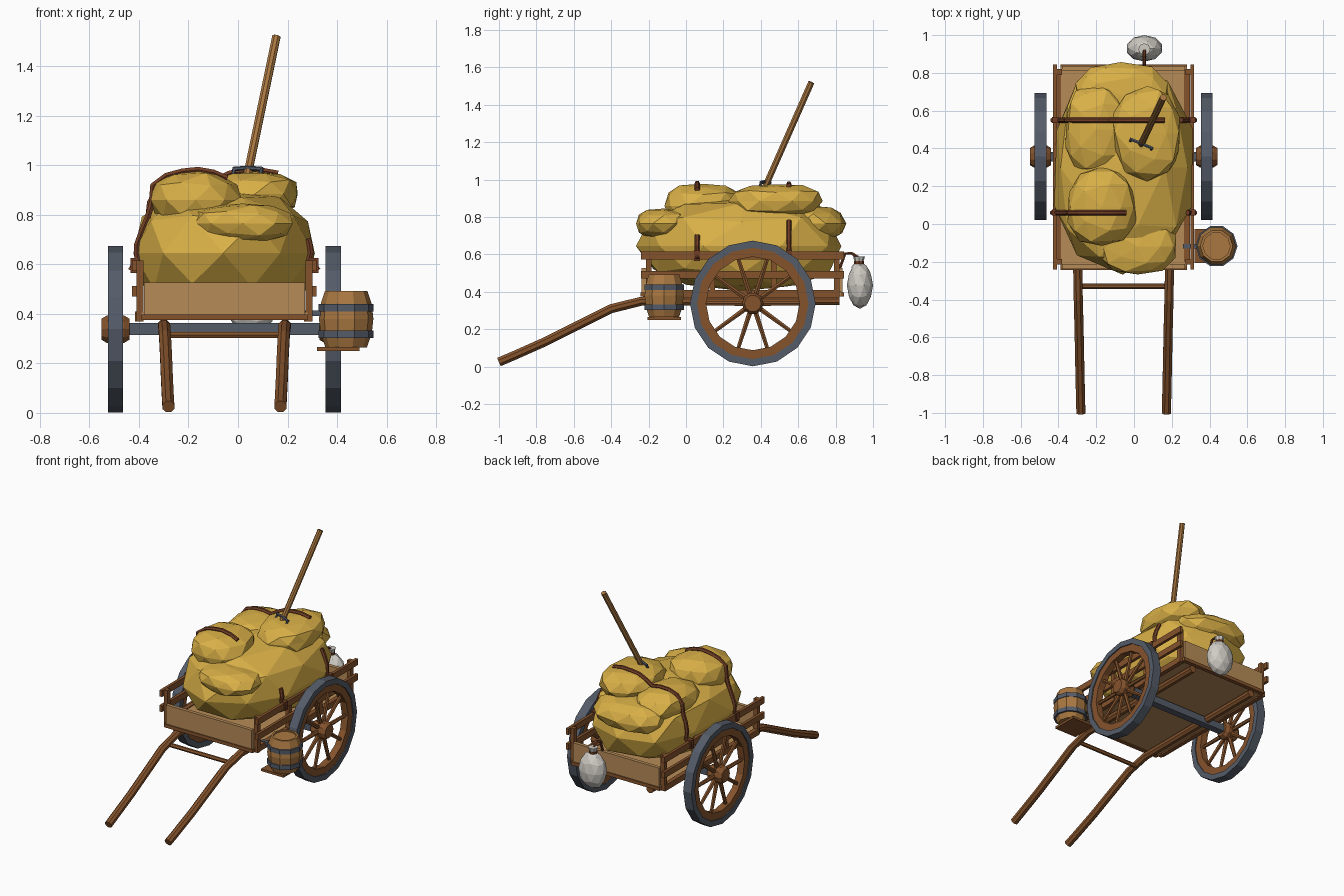
import bpy, bmesh, math, random
from mathutils import Vector
from mathutils.bvhtree import BVHTree

if "Cube" in bpy.data.objects:
    bpy.data.objects.remove(bpy.data.objects["Cube"])

random.seed(4)
CX = -0.055  # cart centre line


def material(name, hexcode):
    m = bpy.data.materials.new(name)
    lin = [(int(hexcode[i:i + 2], 16) / 255) ** 2.2 for i in (0, 2, 4)]
    m.diffuse_color = (*lin, 1)
    m.use_nodes = True
    m.node_tree.nodes["Principled BSDF"].inputs["Base Color"].default_value = m.diffuse_color
    return m


TAN = material("plank_tan", "B58A58")
BROWN = material("wood_brown", "845430")
OAK = material("barrel_oak", "A87743")
IRON = material("iron_grey", "555C68")
HAY = material("hay_yellow", "D9AF49")
ROPE = material("rope_brown", "71402A")
CLOTH = material("sack_cloth", "CFCBC4")


def finish(name, bm, mat):
    bmesh.ops.recalc_face_normals(bm, faces=bm.faces)
    me = bpy.data.meshes.new(name)
    bm.to_mesh(me)
    bm.free()
    me.materials.append(mat)
    ob = bpy.data.objects.new(name, me)
    bpy.context.collection.objects.link(ob)
    return ob


def box(name, lo, hi, mat):
    bm = bmesh.new()
    bmesh.ops.create_cube(bm, size=1)
    for v in bm.verts:
        v.co = [lo[i] + (hi[i] - lo[i]) * (v.co[i] + 0.5) for i in range(3)]
    return finish(name, bm, mat)


def tube(name, pts, r, mat, n=8, r_end=None):
    """Round bar along a planar path."""
    pts = [Vector(p) for p in pts]
    ext = [max(p[i] for p in pts) - min(p[i] for p in pts) for i in range(3)]
    ref = Vector([float(i == ext.index(min(ext))) for i in range(3)])
    bm, rings = bmesh.new(), []
    for k, p in enumerate(pts):
        d = (pts[min(k + 1, len(pts) - 1)] - pts[max(k - 1, 0)]).normalized()
        u = d.cross(ref).normalized()
        w = d.cross(u)
        rr = r + ((r_end if r_end is not None else r) - r) * k / (len(pts) - 1)
        rings.append([bm.verts.new(p + rr * (u * math.cos(a) + w * math.sin(a)))
                      for a in (math.tau * (j + 0.5) / n for j in range(n))])
    for a, b in zip(rings, rings[1:]):
        for j in range(n):
            bm.faces.new((a[j], a[(j + 1) % n], b[(j + 1) % n], b[j]))
    bm.faces.new(rings[0])
    bm.faces.new(rings[-1])
    return finish(name, bm, mat)


def lathe(name, profile, centre, axis, n, mat, closed=False):
    """Revolve (radius, offset) points around the x or z axis."""
    bm, rings = bmesh.new(), []
    for r, h in profile:
        ring = []
        for j in range(n):
            a = math.tau * j / n
            c, s = r * math.cos(a), r * math.sin(a)
            ring.append(bm.verts.new(Vector(centre) + Vector((h, c, s) if axis == 'x' else (c, s, h))))
        rings.append(ring)
    pairs = list(zip(rings, rings[1:])) + ([(rings[-1], rings[0])] if closed else [])
    for a, b in pairs:
        for j in range(n):
            bm.faces.new((a[j], a[(j + 1) % n], b[(j + 1) % n], b[j]))
    if not closed:
        bm.faces.new(rings[0])
        bm.faces.new(rings[-1])
    return finish(name, bm, mat)


def ring_profile(r0, r1, w):
    return [(r0, -w), (r1, -w), (r1, w), (r0, w)]


# Wheels with iron tyre, wooden rim, hub and ten spokes
WY, WZ = 0.357, 0.338
for side, s in (("left", -1), ("right", 1)):
    wx = CX + s * 0.44
    c = (wx, WY, WZ)
    lathe(side + "_tyre", ring_profile(0.298, 0.336, 0.031), c, 'x', 16, IRON, True)
    lathe(side + "_rim", ring_profile(0.25, 0.30, 0.024), c, 'x', 16, BROWN, True)
    lathe(side + "_hub", [(0.045, -0.056), (0.058, -0.035), (0.058, 0.035), (0.045, 0.056)],
          c, 'x', 10, BROWN)
    for k in range(10):
        a = math.tau * k / 10
        d = Vector((0, math.cos(a), math.sin(a)))
        tube(f"{side}_spoke_{k}", [Vector(c) + d * 0.04, Vector(c) + d * 0.26], 0.015, BROWN, 6, 0.011)
box("axle", (CX - 0.42, WY - 0.025, 0.315), (CX + 0.42, WY + 0.025, 0.364), IRON)

# Cart bed and end boards
box("floor", (CX - 0.335, -0.22, 0.38), (CX + 0.335, 0.83, 0.405), TAN)
for name, y in (("front", -0.225), ("rear", 0.825)):
    box(name + "_board", (CX - 0.325, y - 0.012, 0.395), (CX + 0.325, y + 0.012, 0.527), TAN)
    s = -1 if y < 0 else 1
    box(name + "_sill", (CX - 0.335, y + s * 0.005 - 0.014, 0.375),
        (CX + 0.335, y + s * 0.005 + 0.014, 0.398), BROWN)

# Side frames: posts and two rails
for side, s in (("left", -1), ("right", 1)):
    x = CX + s * 0.341
    for k, y in enumerate((-0.2, 0.14, 0.47, 0.805)):
        box(f"{side}_post_{k}", (x - 0.014, y - 0.015, 0.37), (x + 0.014, y + 0.015, 0.615), BROWN)
    for part, z in (("lower", 0.492), ("upper", 0.595)):
        box(f"{side}_{part}_rail", (x + s * 0.022 - 0.01, -0.24, z - 0.021),
            (x + s * 0.022 + 0.01, 0.845, z + 0.021), BROWN)
    box(side + "_bed_beam", (x - 0.02, -0.2, 0.37), (x + 0.01, 0.82, 0.41), BROWN)

# Shafts with their crossbar
for side, s in (("left", -1), ("right", 1)):
    path = [(-1.0, 0.025, 0.226), (-0.93, 0.055, 0.228), (-0.75, 0.135, 0.232), (-0.55, 0.235, 0.236),
            (-0.4, 0.31, 0.24), (-0.24, 0.35, 0.243), (0.1, 0.353, 0.245), (0.82, 0.353, 0.245)]
    tube(side + "_shaft", [(CX + s * w, y, z) for y, z, w in path], 0.026, BROWN)
tube("crossbar", [(CX - 0.24, -0.33, 0.315), (CX + 0.24, -0.33, 0.315)], 0.014, BROWN, 6)

# Barrel on its small shelf
BX, BY = 0.437, -0.117
stave = [(0.084, 0.265), (0.103, 0.32), (0.11, 0.38), (0.103, 0.44), (0.086, 0.492)]
lathe("barrel", stave + [(0.072, 0.492), (0.072, 0.484)], (BX, BY, 0), 'z', 10, OAK)
for k, z in enumerate((0.318, 0.425)):
    lathe(f"barrel_hoop_{k}", [(0.09, z - 0.015), (0.111, z - 0.015), (0.111, z + 0.015), (0.09, z + 0.015)],
          (BX, BY, 0), 'z', 10, IRON, True)
box("barrel_shelf", (0.32, BY - 0.09, 0.25), (0.49, BY + 0.09, 0.266), BROWN)
box("barrel_bracket", (0.26, BY - 0.012, 0.392), (0.35, BY + 0.012, 0.414), IRON)

# Hay: one big heap with flatter mounds pressed onto it
tris = []


def hay(name, c, r, low=None, jitter=0.05, power=0.85, sub=2):
    bm = bmesh.new()
    bmesh.ops.create_icosphere(bm, subdivisions=sub, radius=1)
    for v in bm.verts:
        p = v.co * (1 + random.uniform(-jitter, jitter))
        q = [math.copysign(abs(t) ** power, t) for t in p]
        rz = low if low and q[2] < 0 else r[2]
        v.co = (c[0] + q[0] * r[0], c[1] + q[1] * r[1], c[2] + q[2] * rz)
    ob = finish(name, bm, HAY)
    base = len(tris)
    tris.extend([tuple(ob.data.vertices[i].co for i in p.vertices) for p in ob.data.polygons])


hay("hay_heap", (-0.06, 0.3, 0.645), (0.375, 0.55, 0.255), 0.245)
hay("hay_mound_front_left", (-0.17, 0.09, 0.86), (0.185, 0.215, 0.12), jitter=0.06)
hay("hay_mound_right", (0.07, 0.48, 0.885), (0.185, 0.25, 0.095), jitter=0.06)
hay("hay_mound_front", (0.02, -0.12, 0.765), (0.2, 0.15, 0.08), jitter=0.07)
hay("hay_mound_rear", (-0.07, 0.68, 0.765), (0.25, 0.175, 0.1), jitter=0.07)
hay("hay_mound_back_left", (-0.2, 0.5, 0.82), (0.17, 0.24, 0.1), jitter=0.06)

# Ropes laid over the hay and tied to the upper rails
verts = [v for t in tris for v in t]
tree = BVHTree.FromPolygons(verts, [(i, i + 1, i + 2) for i in range(0, len(verts), 3)])


def rope(name, y, a0, a1):
    pts, steps = [], max(3, int(abs(a1 - a0) / 9))
    for k in range(steps + 1):
        a = math.radians(a0 + (a1 - a0) * k / steps)
        d = Vector((math.cos(a), 0, math.sin(a)))
        o = Vector((CX, y, 0.62))
        hit = tree.ray_cast(o + d * 2, -d)[0]
        pts.append((hit if hit else o + d * 0.36) + d * 0.006)
    for end, ang in ((0, a0), (-1, a1)):
        if ang in (0, 180):  # tie down to the rail
            sgn = 1 if ang == 0 else -1
            tie = Vector((CX + sgn * 0.378, y, 0.575))
            pts.insert(0 if end == 0 else len(pts), tie)
    tube(name, pts, 0.014, ROPE, 6)


rope("front_rope", 0.06, 180, 88)
rope("front_rope_end", 0.06, 14, 0)
rope("rear_rope", 0.55, 180, 58)
rope("rear_rope_end", 0.55, 28, 0)
for side, s in (("left", -1), ("right", 1)):
    for k, y in enumerate((0.06, 0.55)):
        box(f"{side}_rope_tie_{k}", (CX + s * 0.362 - 0.018, y - 0.016, 0.565),
            (CX + s * 0.362 + 0.018, y + 0.016, 0.625), ROPE)

# Pitchfork stuck in the hay
tube("fork_handle", [(0.03, 0.405, 0.92), (0.155, 0.67, 1.52)], 0.018, OAK, 8)
tube("fork_head", [(-0.02, 0.45, 0.985), (0.04, 0.425, 0.99), (0.1, 0.4, 0.985)], 0.009, IRON, 6)
for k in range(3):
    x, y = -0.015 + 0.055 * k, 0.448 - 0.023 * k
    tube(f"fork_tine_{k}", [(x, y, 0.985), (x - 0.03, y - 0.06, 0.84)], 0.008, IRON, 6, 0.003)

# Sack hanging from a peg at the rear
bm = bmesh.new()
bmesh.ops.create_icosphere(bm, subdivisions=2, radius=1)
for v in bm.verts:
    v.co = (0.055 + 0.098 * v.co.x, 0.93 + 0.07 * v.co.y, 0.435 + 0.125 * v.co.z)
finish("sack", bm, CLOTH)
lathe("sack_neck", [(0.045, 0.53), (0.022, 0.555), (0.032, 0.59)], (0.055, 0.925, 0), 'z', 8, CLOTH)
lathe("sack_tie", ring_profile(0.015, 0.027, 0.008), (0.055, 0.925, 0), 'z', 8, ROPE, True).location.z = 0.556
tube("sack_cord", [(0.055, 0.82, 0.52), (0.055, 0.85, 0.605), (0.055, 0.885, 0.607), (0.055, 0.92, 0.585)],
     0.009, ROPE, 6)
